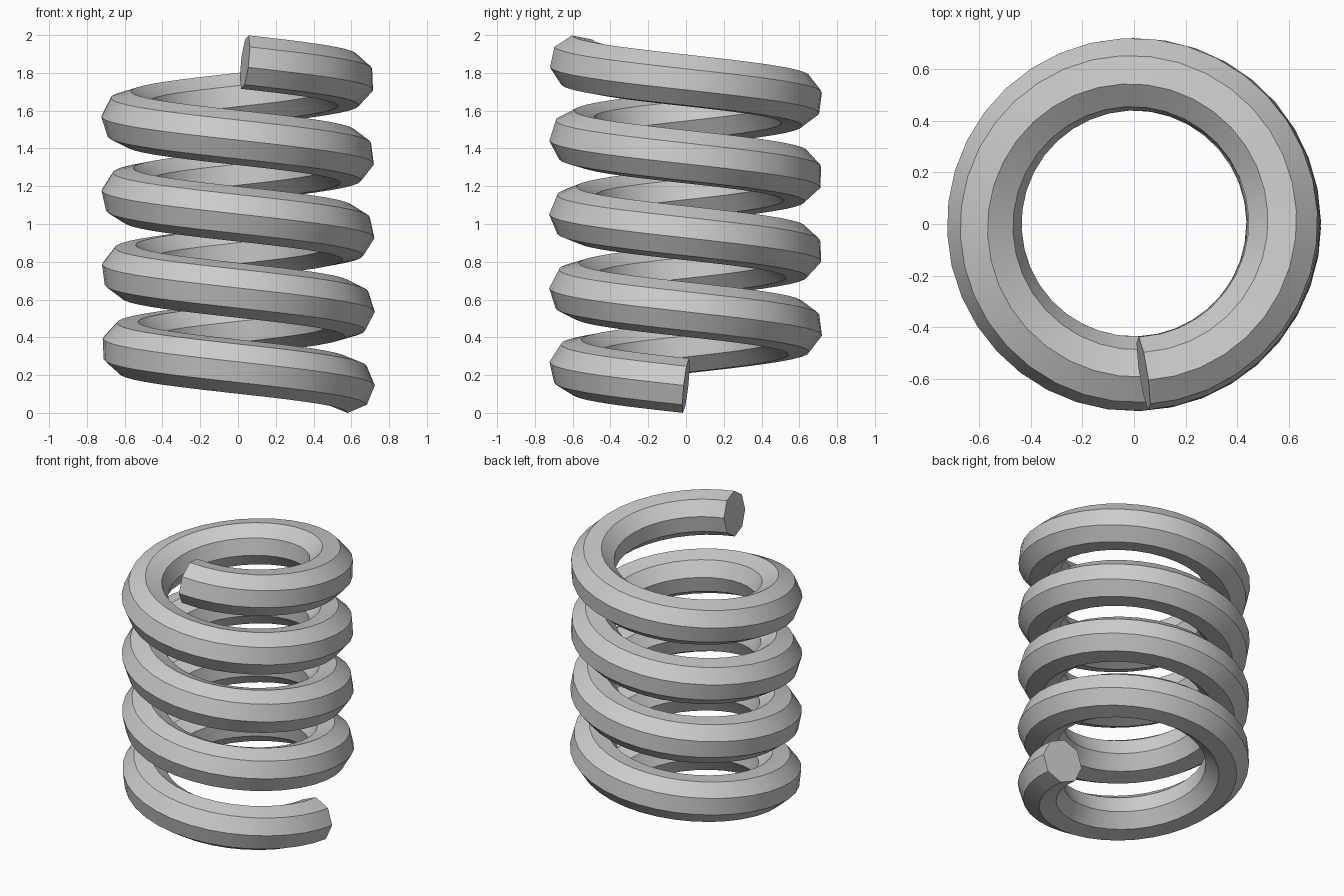
import bpy
import bmesh
import math
from mathutils import Vector

cube = bpy.data.objects.get("Cube")
if cube:
    bpy.data.objects.remove(cube, do_unlink=True)

COIL_RADIUS = 0.58
WIRE_RADIUS = 0.145
PITCH = 0.404
SWEEP = math.radians(1526.4)
STEPS = 153
SIDES = 8

# Plain grey metal
metal = bpy.data.materials.new("grey_metal")
metal.use_nodes = True
grey = (0.6, 0.6, 0.6, 1)
metal.diffuse_color = grey
metal.node_tree.nodes["Principled BSDF"].inputs["Base Color"].default_value = grey


def helix_point(i):
    """Centre of the wire, climbing clockwise from the left side."""
    a = SWEEP * i / STEPS
    return Vector((COIL_RADIUS * math.cos(a), -COIL_RADIUS * math.sin(a),
                   WIRE_RADIUS * 0.994 + PITCH * a / math.tau))


path = [helix_point(i) for i in range(STEPS + 1)]

# Sweep an octagon along the helix with a minimum-twist frame
bm = bmesh.new()
rings = []
normal = Vector((1, 0, 0))
previous = None
for i, centre in enumerate(path):
    tangent = (path[min(i + 1, STEPS)] - path[max(i - 1, 0)]).normalized()
    if previous is None:
        normal = (normal - tangent * normal.dot(tangent)).normalized()
    else:
        normal = previous.rotation_difference(tangent) @ normal
    previous = tangent
    side = tangent.cross(normal)
    ring = []
    for k in range(SIDES):
        a = math.tau * k / SIDES
        offset = normal * math.cos(a) + side * math.sin(a)
        ring.append(bm.verts.new(centre + offset * WIRE_RADIUS))
    rings.append(ring)

for low, high in zip(rings, rings[1:]):
    for k in range(SIDES):
        n = (k + 1) % SIDES
        bm.faces.new((low[k], low[n], high[n], high[k]))

# Flat cut ends of the wire
bm.faces.new(rings[0])
bm.faces.new(rings[-1])
bmesh.ops.recalc_face_normals(bm, faces=bm.faces)

mesh = bpy.data.meshes.new("coil_spring")
bm.to_mesh(mesh)
bm.free()
mesh.materials.append(metal)
spring = bpy.data.objects.new("coil_spring", mesh)
bpy.context.collection.objects.link(spring)

# Smooth along the wire, sharp between its eight sides
bpy.ops.object.select_all(action="DESELECT")
spring.select_set(True)
bpy.context.view_layer.objects.active = spring
bpy.ops.object.shade_smooth_by_angle(angle=math.radians(30))
